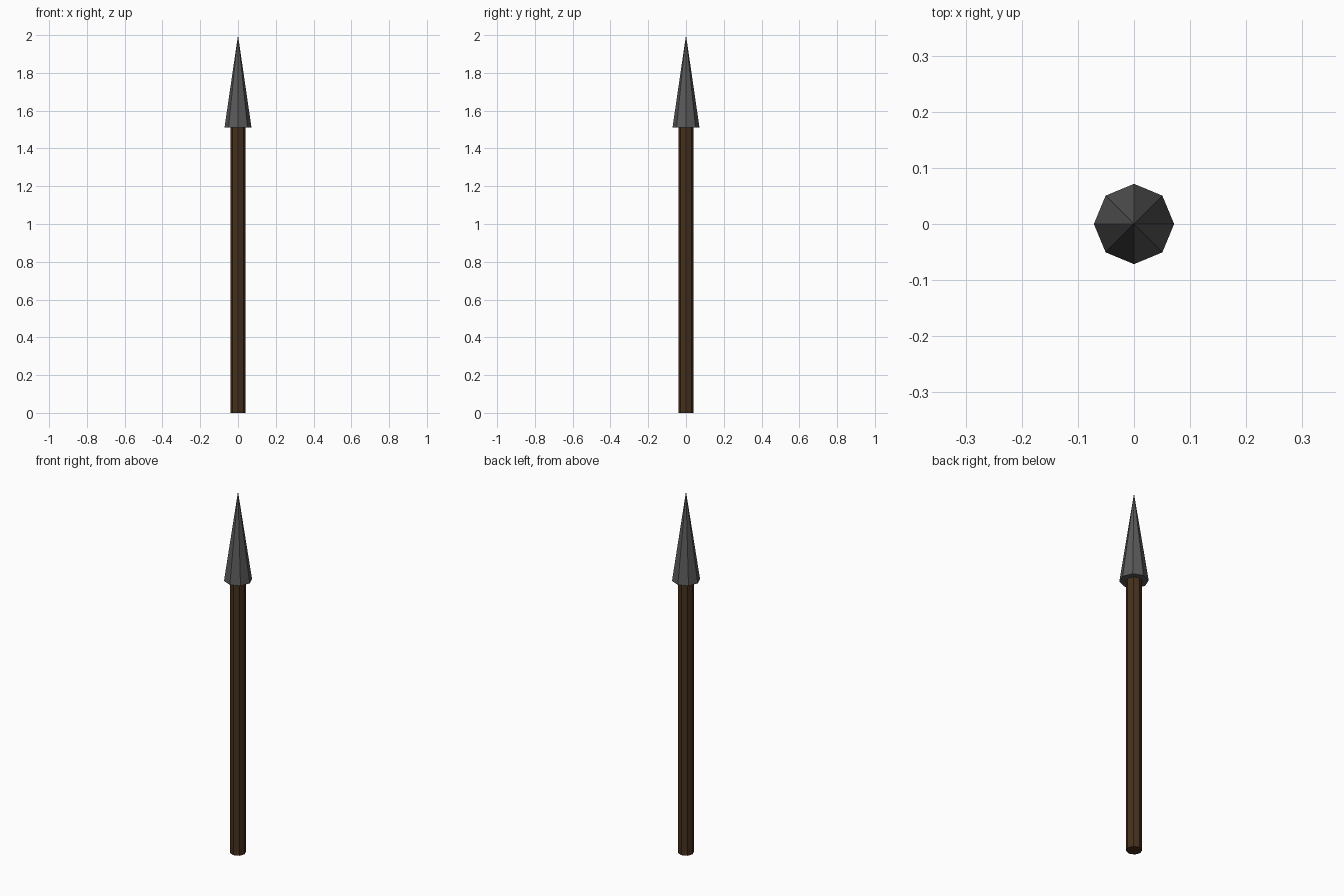
import bpy
from math import pi

if "Cube" in bpy.data.objects:
    bpy.data.objects.remove(bpy.data.objects["Cube"])


def material(name, rgb):
    m = bpy.data.materials.new(name)
    m.diffuse_color = (*rgb, 1.0)
    m.use_nodes = True
    m.node_tree.nodes["Principled BSDF"].inputs["Base Color"].default_value = m.diffuse_color
    return m


def tapered(name, r_bottom, r_top, z0, z1, mat):
    """Eight-sided flat-shaded prism or cone standing between z0 and z1."""
    bpy.ops.mesh.primitive_cone_add(vertices=8, radius1=r_bottom, radius2=r_top,
                                    depth=z1 - z0, location=(0, 0, (z0 + z1) / 2))
    ob = bpy.context.object
    ob.name = name
    ob.data.materials.append(mat)
    return ob


wood = material("dark_wood", (0.06, 0.03, 0.012))
iron = material("dark_iron", (0.1, 0.1, 0.1))

# Straight wooden pole
tapered("shaft", 0.04, 0.04, 0.0, 1.51, wood)

# Pointed head seated on the pole
tapered("spear_head", 0.0715, 0.0, 1.51, 2.0, iron)
